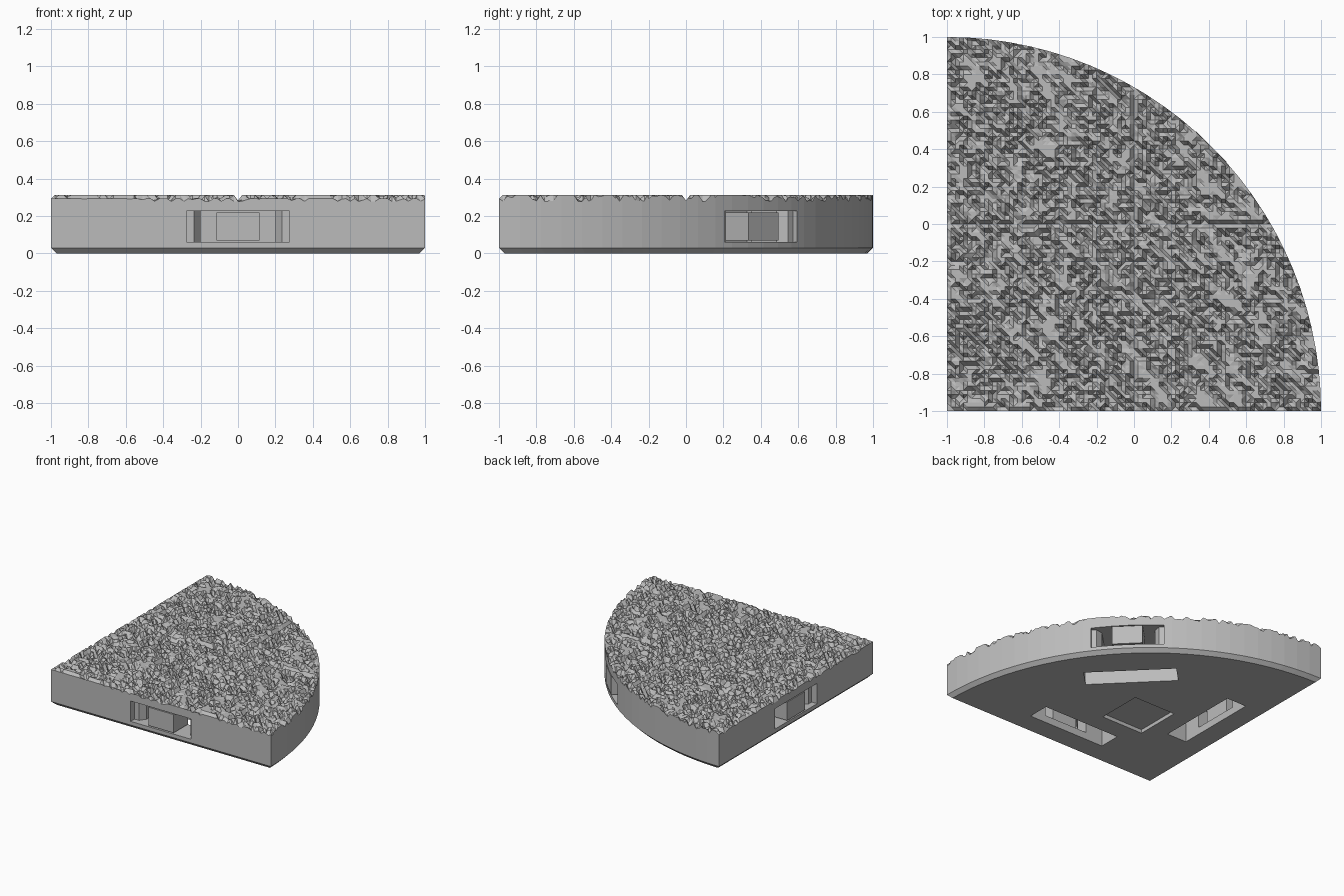
import bpy, bmesh, math, random
from mathutils import Matrix, Vector, noise

random.seed(7)
cube = bpy.data.objects.get("Cube")
if cube:
    bpy.data.objects.remove(cube, do_unlink=True)

stone = bpy.data.materials.new("stone_grey")
stone.use_nodes = True
GREY = (0.5, 0.5, 0.5, 1)
stone.diffuse_color = GREY
stone.node_tree.nodes["Principled BSDF"].inputs["Base Color"].default_value = GREY

ARC_STEPS = 28
CELLS = 90
SEAM = 0.24


def finish(bm, name):
    bmesh.ops.recalc_face_normals(bm, faces=bm.faces)
    mesh = bpy.data.meshes.new(name)
    bm.to_mesh(mesh)
    bm.free()
    mesh.materials.append(stone)
    ob = bpy.data.objects.new(name, mesh)
    bpy.context.collection.objects.link(ob)
    return ob


def quarter(inset=0.0):
    """Outline of the quarter disc, moved inwards by inset."""
    r = 2 - inset
    a0 = math.asin(inset / r)
    pts = [(-1 + inset, -1 + inset)]
    for i in range(ARC_STEPS + 1):
        a = a0 + (math.pi / 2 - 2 * a0) * i / ARC_STEPS
        pts.append((-1 + r * math.cos(a), -1 + r * math.sin(a)))
    return pts


def prism(name, pts, z0, z1, matrix=Matrix()):
    bm = bmesh.new()
    low = [bm.verts.new((x, y, z0)) for x, y in pts]
    high = [bm.verts.new((x, y, z1)) for x, y in pts]
    bm.faces.new(low)
    bm.faces.new(high)
    for i in range(len(pts)):
        j = (i + 1) % len(pts)
        bm.faces.new((low[i], low[j], high[j], high[i]))
    bm.transform(matrix)
    return finish(bm, name)


def rect(u0, u1, v0, v1):
    return [(u0, v0), (u1, v0), (u1, v1), (u0, v1)]


def cut(target, cutter):
    cutter.hide_render = True
    mod = target.modifiers.new("cut", 'BOOLEAN')
    mod.operation = 'DIFFERENCE'
    mod.solver = 'EXACT'
    mod.object = cutter
    bpy.context.view_layer.objects.active = target
    bpy.ops.object.modifier_apply(modifier=mod.name)
    bpy.data.objects.remove(cutter, do_unlink=True)


# Base body with a chamfered foot
bm = bmesh.new()
rings = []
for inset, z in ((0.03, 0), (0, 0.03), (0, SEAM)):
    rings.append([bm.verts.new((x, y, z)) for x, y in quarter(inset)])
bm.faces.new(rings[0])
bm.faces.new(rings[2])
for lower, upper in zip(rings, rings[1:]):
    for i in range(len(lower)):
        j = (i + 1) % len(lower)
        bm.faces.new((lower[i], lower[j], upper[j], upper[i]))
base = finish(bm, "base")

# Connector sockets: mouth, tapered neck, slot open below, and a block in the mouth
mid = math.sqrt(2) - 1
sides = {
    "front": (Vector((0, -1, 0)), 0, 0.20),
    "left_side": (Vector((-1, 0, 0)), -math.pi / 2, 0.20),
    "curved_side": (Vector((mid, mid, 0)), math.pi * 0.75, 0.29),
}
for side, (origin, turn, slot) in sides.items():
    frame = Matrix.Translation(origin) @ Matrix.Rotation(turn, 4, 'Z')
    half = [(0.275, -0.05), (0.275, 0.05), (0.235, 0.05), (0.2, 0.1), (0.2, slot + 0.05)]
    mouth = half + [(-u, v) for u, v in reversed(half)]
    cut(base, prism("mouth_cutter", mouth, 0.06, 0.227, frame))
    cut(base, prism("slot_cutter", rect(-0.355, 0.345, slot, slot + 0.18), -0.05, 0.23, frame))
    prism(side + "_block", rect(-0.115, 0.115, 0, 0.185), 0.07, 0.22, frame)

# Shallow square recess underneath
cut(base, prism("recess_cutter", rect(-0.46, -0.08, -0.46, -0.08), -0.05, 0.03))


# Rough stone top: plateaus, slanting pits, joints between the slabs
def height(x, y):
    along, across = (x - y) * 4, (x + y) * 14
    grain = noise.noise(Vector((along, across, 2))) + random.uniform(-0.65, 0.65)
    calm = noise.noise(Vector((x * 3, y * 3, 9)))
    z = 0.313 - min(0.034, max(0, grain + 0.1 - 0.35 * calm) * 0.07)
    if random.random() < 0.012:
        z -= 0.02
    if abs(x) < 0.01 or abs(y) < 0.01:
        z = min(z, 0.283)
    if min(x, y) < -0.99:
        z = min(z, 0.293)
    return z


bm = bmesh.new()
step = 2 / CELLS
grid = [[bm.verts.new((-1 + i * step, -1 + j * step, height(-1 + i * step, -1 + j * step)))
         for j in range(CELLS + 1)] for i in range(CELLS + 1)]
for i in range(CELLS):
    for j in range(CELLS):
        if math.hypot(i, j) * step > 2:
            continue
        a, b, c, d = grid[i][j], grid[i + 1][j], grid[i + 1][j + 1], grid[i][j + 1]
        if random.random() < 0.8:
            tris = ((a, b, d), (b, c, d))
        else:
            tris = ((a, b, c), (a, c, d))
        for t in tris:
            bm.faces.new(t)
bmesh.ops.delete(bm, geom=[v for v in bm.verts if not v.link_faces], context='VERTS')

# Trim the top to the curve, then drop its rim to the body
curve = quarter()[1:]
for (x0, y0), (x1, y1) in zip(curve, curve[1:]):
    bmesh.ops.bisect_plane(bm, geom=bm.verts[:] + bm.edges[:] + bm.faces[:], dist=1e-6,
                           plane_co=(x0, y0, 0), plane_no=(y1 - y0, x0 - x1, 0),
                           clear_outer=True)
rim = [e for e in bm.edges if e.is_boundary]
skirt = bmesh.ops.extrude_edge_only(bm, edges=rim)["geom"]
for v in skirt:
    if isinstance(v, bmesh.types.BMVert):
        v.co.z = SEAM
finish(bm, "rough_stone_top")
